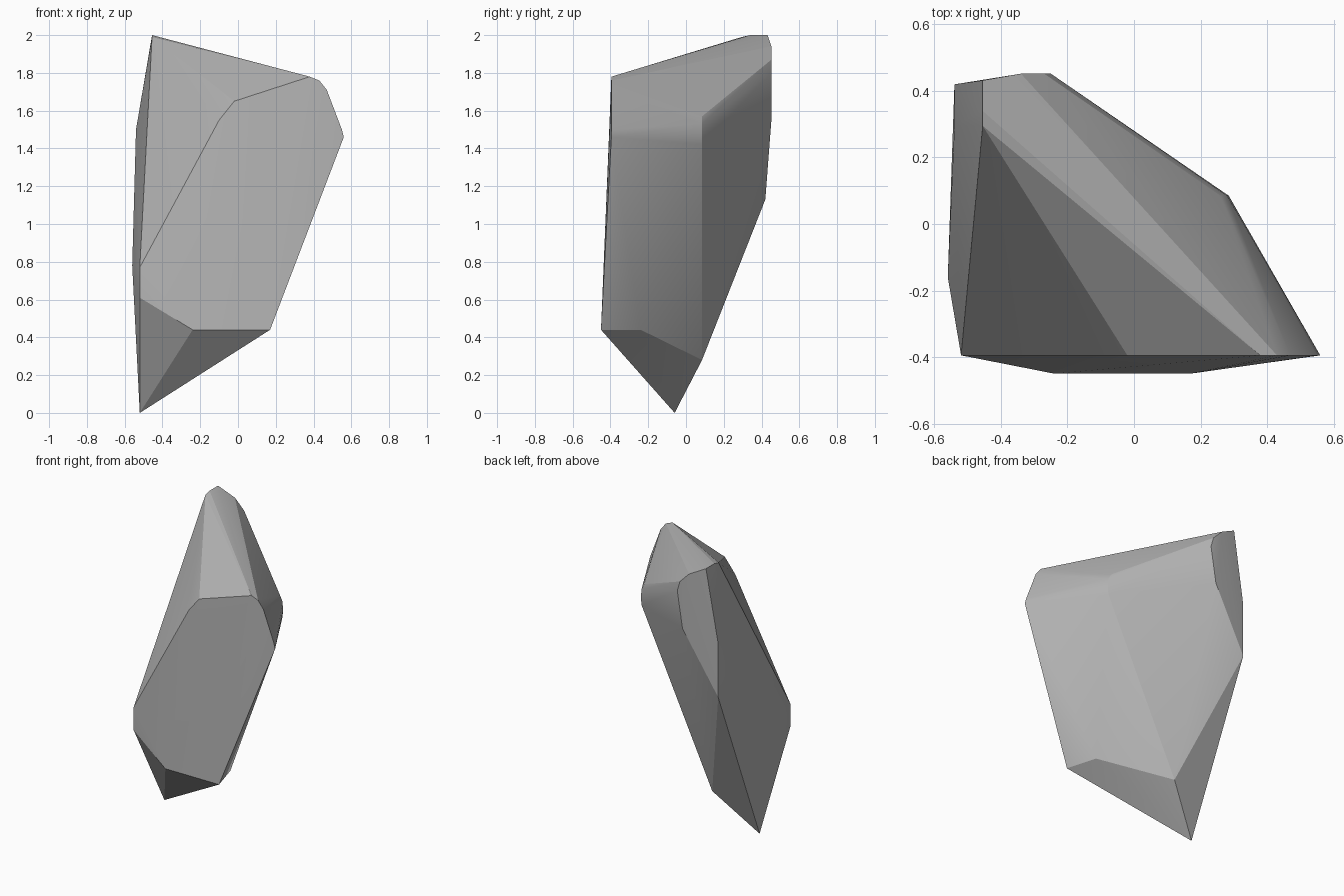
import bpy, bmesh

if "Cube" in bpy.data.objects:
    bpy.data.objects.remove(bpy.data.objects["Cube"])

# Corner points of the boulder, grouped by facet; the hull forms its flat faces
FRONT_Y = -0.395
front = [(x, FRONT_Y, z) for x, z in (
    (-0.52, 0.61), (-0.52, 0.77), (-0.10, 1.55), (-0.02, 1.65), (0.38, 1.78),
    (0.43, 1.76), (0.47, 1.71), (0.55, 1.50), (0.56, 1.46))]
foot = [(-0.52, -0.06, 0.0), (-0.24, -0.45, 0.44), (0.17, -0.45, 0.44),
        (0.11, -0.24, 0.44), (-0.26, 0.085, 0.28)]
right_edge = [(x, 0.085, z) for x, z in ((0.28, 1.42), (0.285, 1.47), (0.28, 1.53), (0.26, 1.57))]
back = [(x, 0.452, z) for x, z in ((-0.29, 1.55), (-0.25, 1.80), (-0.27, 1.87), (-0.34, 1.94))]
left = [(-0.56, -0.16, 0.78), (-0.54, 0.42, 1.13), (-0.54, 0.42, 1.50), (-0.54, 0.295, 1.50)]
peak = [(-0.455, 0.295, 1.99), (-0.455, 0.34, 2.0), (-0.455, 0.432, 2.0)]

# Boulder: convex hull of the corners
bm = bmesh.new()
for p in front + foot + right_edge + back + left + peak:
    bm.verts.new(p)
hull = bmesh.ops.convex_hull(bm, input=bm.verts)
unused = {g for g in hull["geom_interior"] + hull["geom_unused"]
          if isinstance(g, bmesh.types.BMVert)}
bmesh.ops.delete(bm, geom=list(unused), context='VERTS')
bmesh.ops.recalc_face_normals(bm, faces=bm.faces)
mesh = bpy.data.meshes.new("boulder")
bm.to_mesh(mesh)
bm.free()
rock = bpy.data.objects.new("boulder", mesh)
bpy.context.collection.objects.link(rock)

# Stone grey
stone = bpy.data.materials.new("stone grey")
stone.diffuse_color = (0.45, 0.45, 0.45, 1)
stone.use_nodes = True
stone.node_tree.nodes["Principled BSDF"].inputs["Base Color"].default_value = stone.diffuse_color
mesh.materials.append(stone)

# Soften only the shallow facets
bpy.context.view_layer.objects.active = rock
rock.select_set(True)
bpy.ops.object.shade_smooth_by_angle(angle=0.26)
